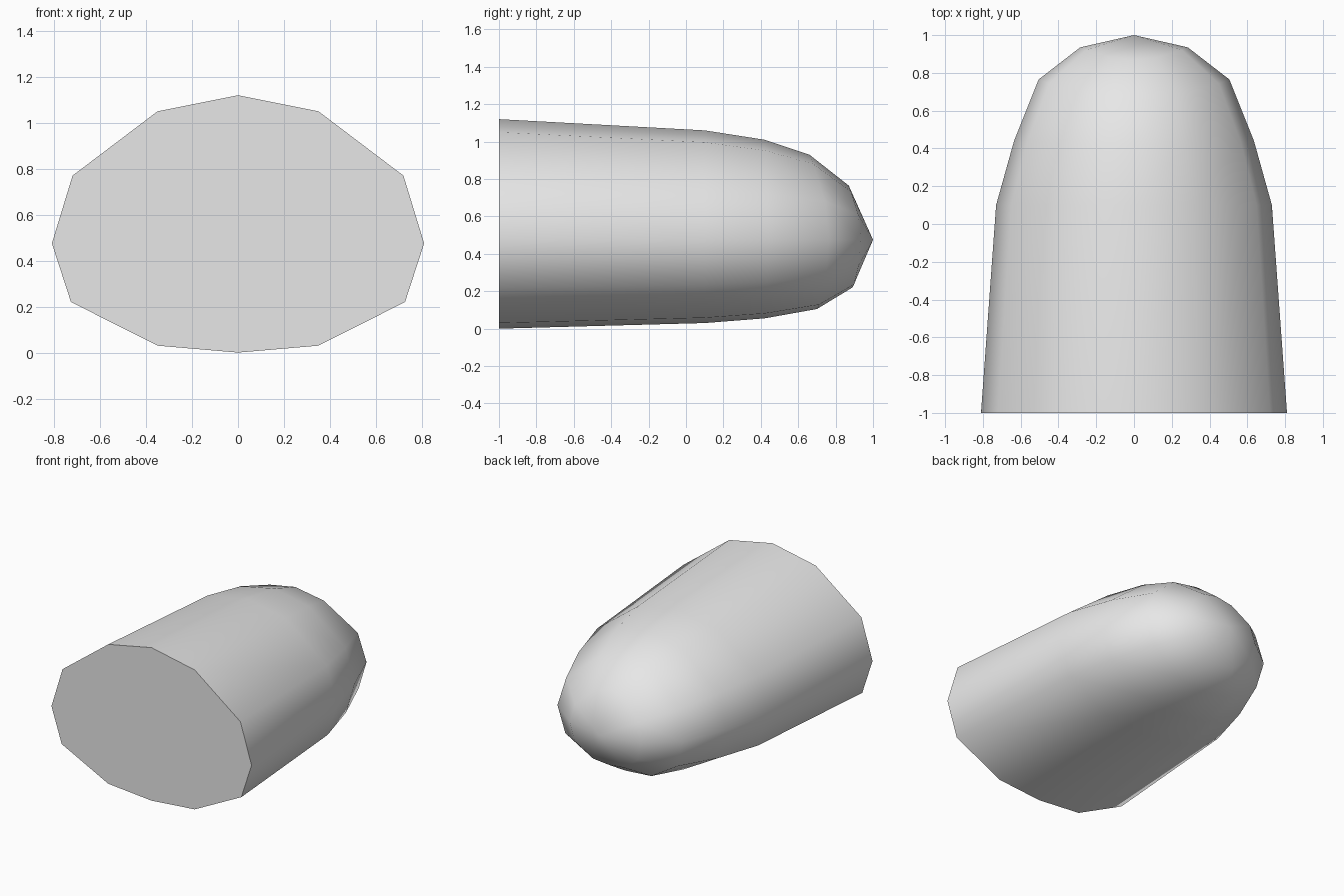
import bpy
import bmesh
import math

if "Cube" in bpy.data.objects:
    bpy.data.objects.remove(bpy.data.objects["Cube"], do_unlink=True)

AXIS_Z = 0.475

# Right half of the base section, from the crown down to the belly
half = [(0, 1.12), (0.35, 1.05), (0.72, 0.77), (0.81, AXIS_Z),
        (0.727, 0.22), (0.35, 0.03), (0, 0)]
section = half + [(-x, z) for x, z in reversed(half[1:-1])]

# Each ring as (y, extent) at the sides, the top and the bottom
rings = [
    ((-1, 0.81), (-1, 0.645), (-1, 0.475)),
    ((0.1, 0.73), (0.1, 0.585), (0.1, 0.445)),
    ((0.44, 0.635), (0.42, 0.535), (0.42, 0.42)),
    ((0.765, 0.505), (0.66, 0.455), (0.70, 0.37)),
    ((0.935, 0.285), (0.87, 0.29), (0.89, 0.255)),
]
base_side, base_top, base_bottom = (item[1] for item in rings[0])

# Rounded body closed by a flat front cap and a single rear tip
bm = bmesh.new()
loops = []
for side, top, bottom in rings:
    loop = []
    for x, z in section:
        height = z - AXIS_Z
        end, base = (top, base_top) if height >= 0 else (bottom, base_bottom)
        u, v = x / base_side, height / base
        weight = math.sin(math.atan2(abs(v), abs(u))) ** 2
        y = side[0] + (end[0] - side[0]) * weight
        loop.append(bm.verts.new((u * side[1], y, AXIS_Z + v * end[1])))
    loops.append(loop)

tip = bm.verts.new((0, 1, AXIS_Z))
count = len(section)
bm.faces.new(loops[0])
for i in range(count):
    j = (i + 1) % count
    for a, b in zip(loops, loops[1:]):
        bm.faces.new((a[i], a[j], b[j], b[i]))
    bm.faces.new((loops[-1][i], loops[-1][j], tip))
bmesh.ops.recalc_face_normals(bm, faces=bm.faces)

mesh = bpy.data.meshes.new("rounded_body")
bm.to_mesh(mesh)
bm.free()
body = bpy.data.objects.new("rounded_body", mesh)
bpy.context.collection.objects.link(body)

# Plain grey finish
grey = bpy.data.materials.new("light_grey")
grey.use_nodes = True
colour = (0.8, 0.8, 0.8, 1)
grey.diffuse_color = colour
for node in grey.node_tree.nodes:
    if node.type == "BSDF_PRINCIPLED":
        node.inputs["Base Color"].default_value = colour
mesh.materials.append(grey)

# Smooth shell with a crisp rim at the cap
bpy.ops.object.select_all(action="DESELECT")
body.select_set(True)
bpy.context.view_layer.objects.active = body
bpy.ops.object.shade_smooth_by_angle(angle=math.radians(60))
